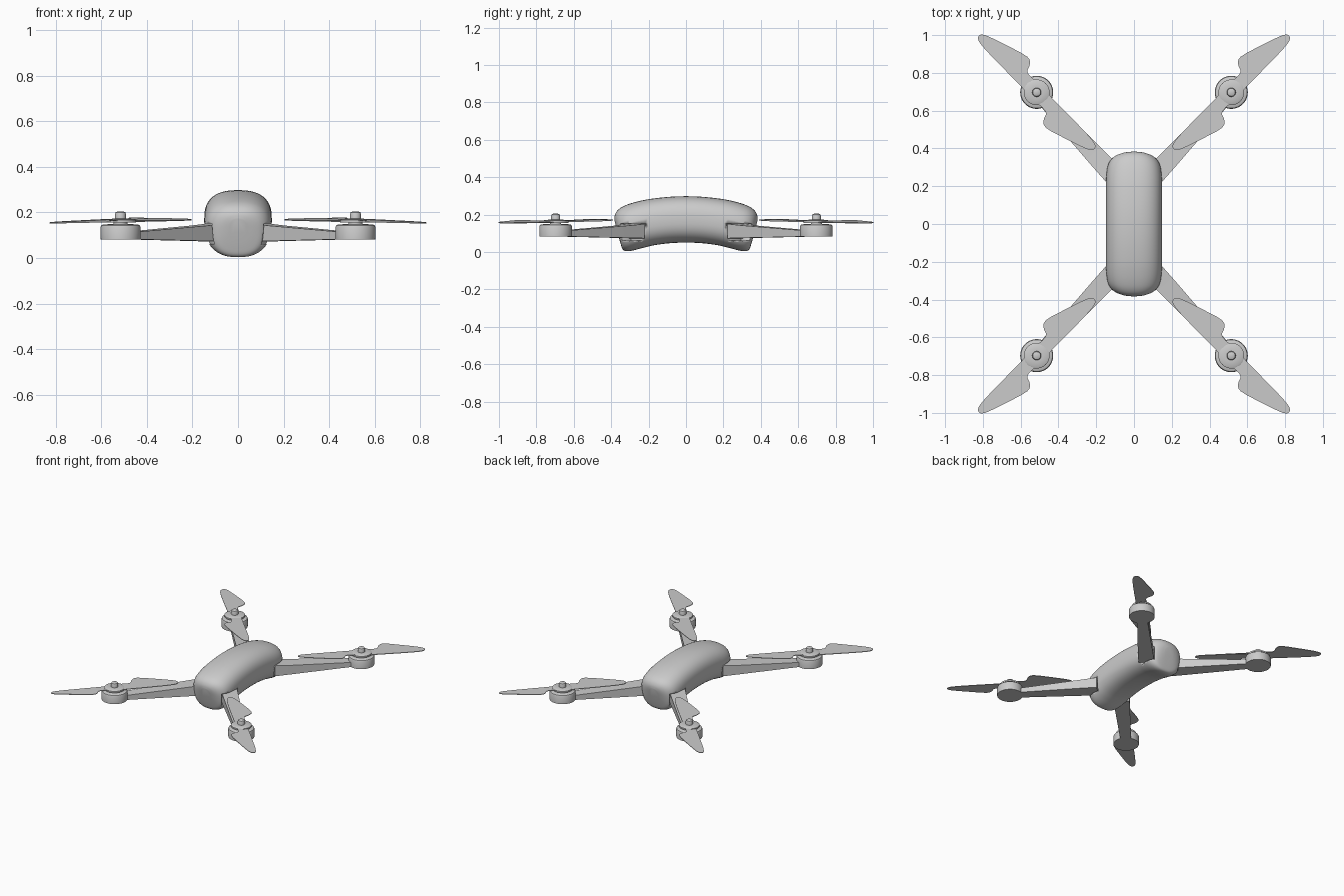
import bpy, bmesh, math
from mathutils import Vector

if "Cube" in bpy.data.objects:
    bpy.data.objects.remove(bpy.data.objects["Cube"])

grey = bpy.data.materials.new("matte grey")
grey.diffuse_color = (0.6, 0.6, 0.6, 1)
grey.use_nodes = True
grey.node_tree.nodes["Principled BSDF"].inputs["Base Color"].default_value = grey.diffuse_color


def finish(name, bm, angle=35):
    """Turn a bmesh into a grey object with smooth faces and sharp edges."""
    bmesh.ops.recalc_face_normals(bm, faces=bm.faces)
    mesh = bpy.data.meshes.new(name)
    bm.to_mesh(mesh)
    bm.free()
    mesh.polygons.foreach_set("use_smooth", [True] * len(mesh.polygons))
    mesh.set_sharp_from_angle(angle=math.radians(angle))
    mesh.materials.append(grey)
    ob = bpy.data.objects.new(name, mesh)
    bpy.context.collection.objects.link(ob)
    return ob


def loft(name, rings, angle=35):
    """Skin a list of closed rings and cap both ends."""
    bm = bmesh.new()
    vs = [[bm.verts.new(p) for p in r] for r in rings]
    n = len(vs[0])
    for a, b in zip(vs, vs[1:]):
        for i in range(n):
            j = (i + 1) % n
            bm.faces.new((a[i], a[j], b[j], b[i]))
    bm.faces.new(vs[0])
    bm.faces.new(vs[-1])
    return finish(name, bm, angle)


def turned(name, cx, cy, profile, n=40):
    """Lathe a (radius, z) profile around a vertical axis."""
    rings = [[(cx + r * math.cos(math.tau * i / n), cy + r * math.sin(math.tau * i / n), z)
              for i in range(n)] for r, z in profile]
    return loft(name, rings)


def spline(pts, steps):
    """Catmull-Rom interpolation of tuples."""
    out = []
    for i in range(len(pts) - 1):
        p0, p1, p2, p3 = (Vector(pts[min(max(k, 0), len(pts) - 1)]) for k in range(i - 1, i + 3))
        for s in range(steps):
            t = s / steps
            out.append(0.5 * (2 * p1 + (p2 - p0) * t + (2 * p0 - 5 * p1 + 4 * p2 - p3) * t * t
                              + (3 * p1 - p0 - 3 * p2 + p3) * t ** 3))
    return out + [Vector(pts[-1])]


# Body: arched rounded bean; each section is (top y, top z, bottom y, bottom z) + half width
half = [(0, .298, 0, .050), (.10, .294, .085, .047), (.20, .282, .17, .036),
        (.27, .267, .23, .022), (.32, .251, .28, .009), (.35, .236, .315, .004),
        (.37, .218, .337, .012), (.381, .195, .350, .045), (.383, .172, .364, .095)]
widths = [.148, .148, .148, .147, .141, .127, .104, .072, .035]
sections = [(-a, b, -c, d) for a, b, c, d in half[:0:-1]] + half
halfw = widths[:0:-1] + widths
rings = []
N = 48
for s, (w,) in zip(spline(sections, 4), ((x[0],) for x in spline([(w, 0) for w in halfw], 4))):
    top, bot = Vector((0, s[0], s[1])), Vector((0, s[2], s[3]))
    mid, up = (top + bot) / 2, (top - bot) / 2
    ring = []
    for i in range(N):
        c, q = math.cos(math.tau * i / N), math.sin(math.tau * i / N)
        k = 2 / 2.5
        x = math.copysign(abs(c) ** k, c) * w
        ring.append(mid + up * math.copysign(abs(q) ** k, q) + Vector((x, 0, 0)))
    rings.append(ring)
body = loft("body", rings, 60)

MX, MY = .515, .697
ROOT = Vector((.12, .272))
MOTOR = Vector((MX, MY))
ALONG = (MOTOR - ROOT).normalized()
SIDE = Vector((ALONG.y, -ALONG.x))


def beam(name, sx, sy, stations):
    """Box beam through (distance from root, half width, z low, z high) stations."""
    rings = []
    for d, w, z0, z1 in stations:
        c = ROOT + ALONG * d
        a, b = c + SIDE * w, c - SIDE * w
        rings.append([(sx * p.x, sy * p.y, z) for p, z in ((a, z0), (b, z0), (b, z1), (a, z1))])
    return loft(name, rings)


# Propeller outline, half a turn of it: (distance along blade, sideways)
blade = spline([(.02, .045), (.064, .037), (.112, .042), (.130, .078), (.168, .098),
                (.28, .066), (.386, .030), (.420, .012), (.428, -.006), (.412, -.024),
                (.355, -.032), (.22, -.035), (.08, -.036), (.02, -.045)], 3)
outline = blade + [-p for p in blade]

reach = (MOTOR - ROOT).length
for sx in (-1, 1):
    for sy in (-1, 1):
        tag = ("left" if sx < 0 else "right") + ("_front" if sy < 0 else "_back")
        cx, cy = sx * MX, sy * MY

        # Arm seated in a slot in the body
        beam("arm_" + tag, sx, sy, [(-.02, .054, .073, .150), (.08, .052, .075, .142),
                                    (reach - .02, .034, .083, .112)])
        slot = beam("slot_cutter_" + tag, sx, sy, [(-.025, .058, .062, .152),
                                                   (.3, .058, .062, .152)])
        slot.hide_render = True
        slot.hide_viewport = True
        cut = body.modifiers.new("slot", 'BOOLEAN')
        cut.operation = 'DIFFERENCE'
        cut.solver = 'EXACT'
        cut.object = slot

        # Motor can, hub disc and pin
        turned("motor_" + tag, cx, cy, [(.087, .082), (.0875, .136), (.084, .144), (.076, .148),
                                        (.03, .149)])
        turned("hub_" + tag, cx, cy, [(.03, .145), (.03, .156), (.068, .156), (.068, .167),
                                      (.060, .171), (.03, .173)])
        turned("pin_" + tag, cx, cy, [(.024, .165), (.024, .194), (.021, .201), (.012, .205)], 24)

        # Two-bladed propeller, thin and slightly pitched
        layers = []
        for dz in (-.002, .002):
            ring = []
            for u, v in outline:
                x, y = (u - v) * math.sqrt(.5), (u + v) * math.sqrt(.5)
                pitch = .10 * v * (1 if u > 0 else -1)
                ring.append((cx + sx * x, cy + sy * y, .163 - .016 * u + pitch + dz))
            layers.append(ring)
        loft("propeller_" + tag, layers)
